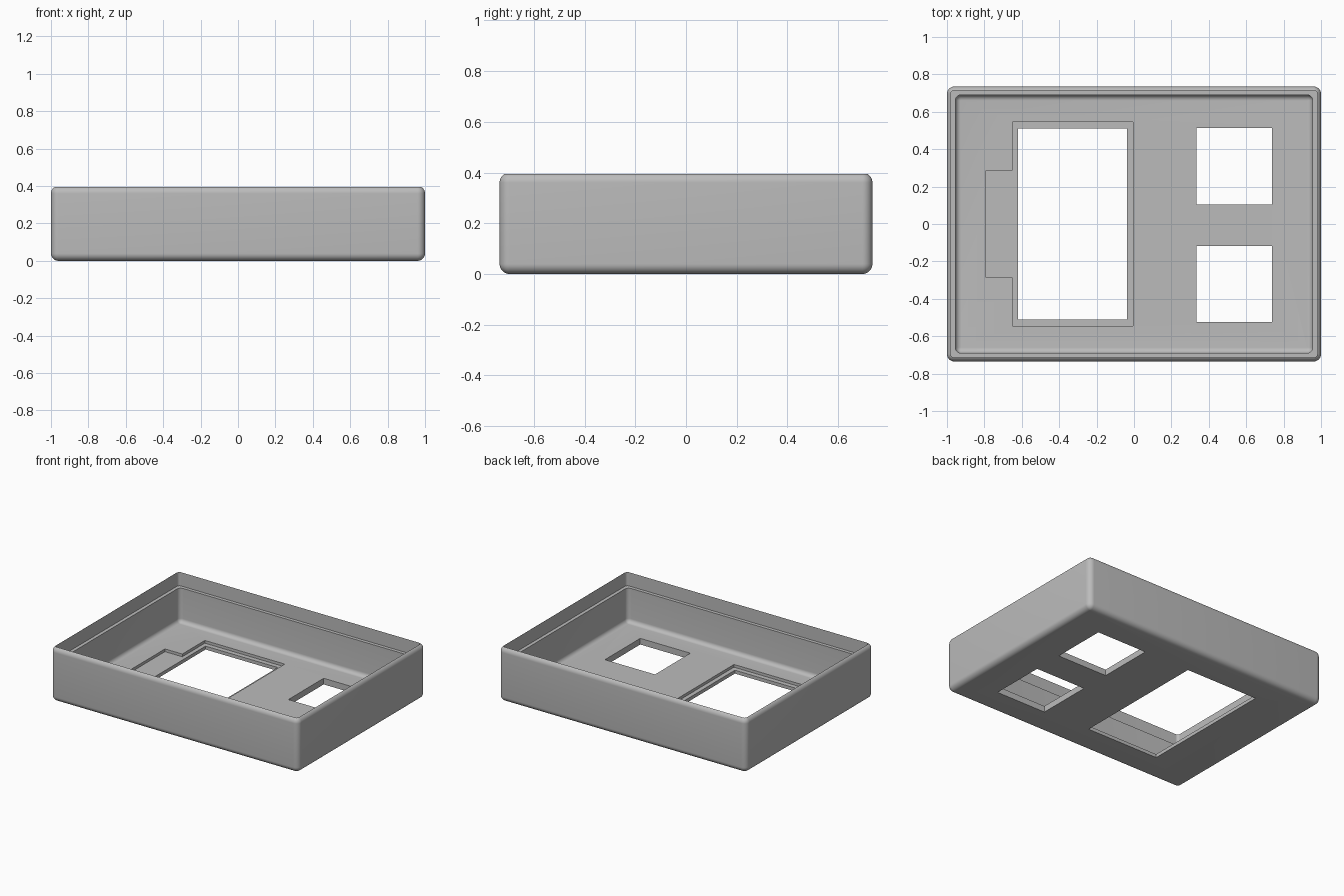
import bpy, bmesh, math

cube = bpy.data.objects.get("Cube")
if cube:
    bpy.data.objects.remove(cube, do_unlink=True)

HX, HY, H, R = 1.0, 0.735, 0.40, 0.04    # half sizes, height, edge radius
FLOOR, LEDGE, RECESS = 0.045, 0.295, 0.025
SEG = 8

grey = bpy.data.materials.new("light grey")
grey.diffuse_color = (0.5, 0.5, 0.5, 1)
grey.use_nodes = True
grey.node_tree.nodes["Principled BSDF"].inputs["Base Color"].default_value = (0.5, 0.5, 0.5, 1)


def add_object(name, bm):
    bmesh.ops.recalc_face_normals(bm, faces=bm.faces)
    mesh = bpy.data.meshes.new(name)
    bm.to_mesh(mesh)
    bm.free()
    mesh.materials.append(grey)
    obj = bpy.data.objects.new(name, mesh)
    bpy.context.collection.objects.link(obj)
    return obj


def ring(bm, inset, z, r):
    """Rounded rectangle, inset from the outer walls."""
    r = max(r, 0.001)
    verts = []
    for k, (sx, sy) in enumerate([(1, 1), (-1, 1), (-1, -1), (1, -1)]):
        cx, cy = sx * (HX - inset - r), sy * (HY - inset - r)
        for i in range(SEG + 1):
            a = math.pi / 2 * (k + i / SEG)
            verts.append(bm.verts.new((cx + r * math.cos(a), cy + r * math.sin(a), z)))
    return verts


def prism(name, outline, z0, z1):
    """Upright block from a flat outline, used as a cutter."""
    bm = bmesh.new()
    face = bm.faces.new([bm.verts.new((x, y, z0)) for x, y in outline])
    top = bmesh.ops.extrude_face_region(bm, geom=[face])["geom"]
    bmesh.ops.translate(bm, vec=(0, 0, z1 - z0),
                        verts=[v for v in top if isinstance(v, bmesh.types.BMVert)])
    obj = add_object(name, bm)
    obj.hide_render = True
    return obj


def rect(x0, x1, y0, y1):
    return [(x0, y0), (x1, y0), (x1, y1), (x0, y1)]


# Wall section as (inset, height, corner radius), from underside over the rim to the floor
section = []
for i in range(SEG + 1):                          # rounded bottom edge
    a = math.pi / 2 * i / SEG
    d = R * (1 - math.sin(a))
    section.append((d, R * (1 - math.cos(a)), R - d))
for i in range(SEG + 1):                          # rounded top edge, cut off by the opening
    a = math.radians(60) * i / SEG
    d = R * (1 - math.cos(a))
    section.append((d, H - R + R * math.sin(a), R - d))
section += [(0.02, LEDGE, 0.02), (0.045, LEDGE, 0.03)]   # lid ledge
for i in range(SEG + 1):                          # fillet between wall and floor
    a = math.pi / 2 * i / SEG
    d = 0.03 * (1 - math.cos(a))
    section.append((0.045 + d, FLOOR + 0.03 * (1 - math.sin(a)), 0.03 - d))

# Open tray
bm = bmesh.new()
rings = [ring(bm, *s) for s in section]
for a, b in zip(rings, rings[1:]):
    for i in range(len(a)):
        j = (i + 1) % len(a)
        bm.faces.new((a[i], a[j], b[j], b[i]))
bm.faces.new(rings[0])
bm.faces.new(rings[-1])
tray = add_object("enclosure_tray", bm)

# Screen recess with side tab, screen window and two square openings
recess = [(-0.65, -0.546), (-0.005, -0.546), (-0.005, 0.546), (-0.65, 0.546),
          (-0.65, 0.286), (-0.79, 0.286), (-0.79, -0.286), (-0.65, -0.286)]
cutters = [
    prism("screen_recess_cutter", recess, RECESS, 0.2),
    prism("screen_window_cutter", rect(-0.62, -0.037, -0.511, 0.511), -0.1, 0.2),
    prism("back_opening_cutter", rect(0.333, 0.737, 0.105, 0.512), -0.1, 0.2),
    prism("front_opening_cutter", rect(0.333, 0.737, -0.525, -0.118), -0.1, 0.2),
]
bpy.context.view_layer.objects.active = tray
for c in cutters:
    mod = tray.modifiers.new("cut", 'BOOLEAN')
    mod.operation = 'DIFFERENCE'
    mod.solver = 'EXACT'
    mod.object = c
    bpy.ops.object.modifier_apply(modifier=mod.name)
    bpy.data.objects.remove(c, do_unlink=True)

# Smooth fillets, sharp corners
bpy.ops.object.select_all(action='DESELECT')
tray.select_set(True)
bpy.ops.object.shade_smooth_by_angle(angle=math.radians(30))
